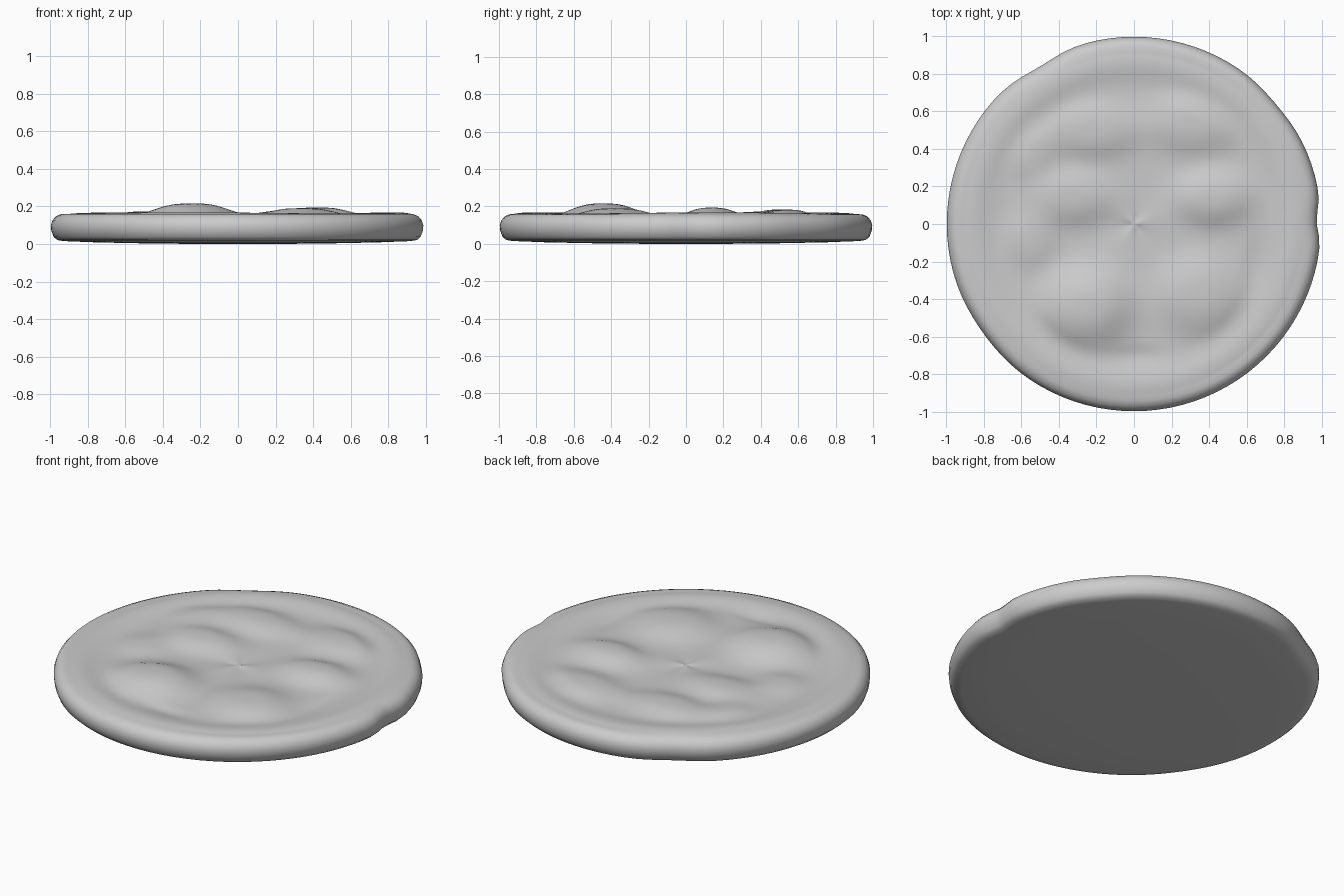
import bpy, bmesh, math
from mathutils import Vector

if "Cube" in bpy.data.objects:
    bpy.data.objects.remove(bpy.data.objects["Cube"])

SEG = 96

# Soft mounds and hollows on the top: x, y, radius x, radius y, height
MOUNDS = [
    (-0.25, -0.44, 0.23, 0.20, 0.066), (0.34, -0.38, 0.21, 0.20, 0.046),
    (0.42, 0.14, 0.20, 0.14, 0.044), (-0.34, 0.14, 0.22, 0.14, 0.034),
    (-0.55, -0.08, 0.13, 0.14, 0.022), (0.32, 0.54, 0.24, 0.16, 0.038),
    (-0.22, 0.50, 0.24, 0.14, 0.034), (-0.55, 0.38, 0.13, 0.14, 0.022),
    (0.02, -0.72, 0.14, 0.06, -0.012), (0.66, -0.25, 0.07, 0.18, -0.010),
]


def smooth(a, b, t):
    t = max(0, min(1, (t - a) / (b - a)))
    return t * t * (3 - 2 * t)


def outline(a):
    """Uneven outer radius with a few dents: angle, width, depth."""
    r = 0.997
    for deg, width, depth in ((1, 5, 0.025), (121, 9, 0.020), (40, 9, 0.008), (215, 12, 0.006)):
        d = (math.degrees(a) - deg + 180) % 360 - 180
        r -= depth * math.exp(-(d / width) ** 2)
    return r


def top_height(x, y):
    r = math.hypot(x, y)
    a = math.atan2(y, x)
    rim = 0.018 * math.exp(-((r - 0.86) / 0.09) ** 2)
    z = 0.147 + rim + 0.003 * math.sin(3 * a + 1)
    fade = 1 - smooth(0.66, 0.82, r)
    for mx, my, rx, ry, h in MOUNDS:
        d = ((x - mx) / rx) ** 2 + ((y - my) / ry) ** 2
        z += h * math.exp(-d ** 1.5) * fade
    return z


# Rounded side and shallow underside: radius factor, z
SIDE = [(0.945, 0.158), (0.972, 0.147), (0.990, 0.126), (0.999, 0.100),
        (0.996, 0.070), (0.984, 0.038), (0.965, 0.021), (0.93, 0.015),
        (0.75, 0.008), (0.45, 0.002), (0.2, 0.0)]

bm = bmesh.new()
rings = []
for i in range(1, 39):
    f = 0.92 * i / 38
    ring = []
    for s in range(SEG):
        a = 2 * math.pi * s / SEG
        x, y = f * outline(a) * math.cos(a), f * outline(a) * math.sin(a)
        ring.append(bm.verts.new((x, y, top_height(x, y))))
    rings.append(ring)
for f, z in SIDE:
    ring = []
    for s in range(SEG):
        a = 2 * math.pi * s / SEG
        r = f * outline(a)
        ring.append(bm.verts.new((r * math.cos(a), r * math.sin(a), z)))
    rings.append(ring)

# Skin between rings, then close both centres
for p, q in zip(rings, rings[1:]):
    for s in range(SEG):
        t = (s + 1) % SEG
        bm.faces.new((p[s], q[s], q[t], p[t]))
top = bm.verts.new((0, 0, top_height(0, 0)))
bottom = bm.verts.new(Vector((0, 0, 0)))
for s in range(SEG):
    t = (s + 1) % SEG
    bm.faces.new((top, rings[0][s], rings[0][t]))
    bm.faces.new((bottom, rings[-1][t], rings[-1][s]))
bmesh.ops.recalc_face_normals(bm, faces=bm.faces)
for f in bm.faces:
    f.smooth = True

mesh = bpy.data.meshes.new("baked_disc")
bm.to_mesh(mesh)
bm.free()
disc = bpy.data.objects.new("baked_disc", mesh)
bpy.context.collection.objects.link(disc)
